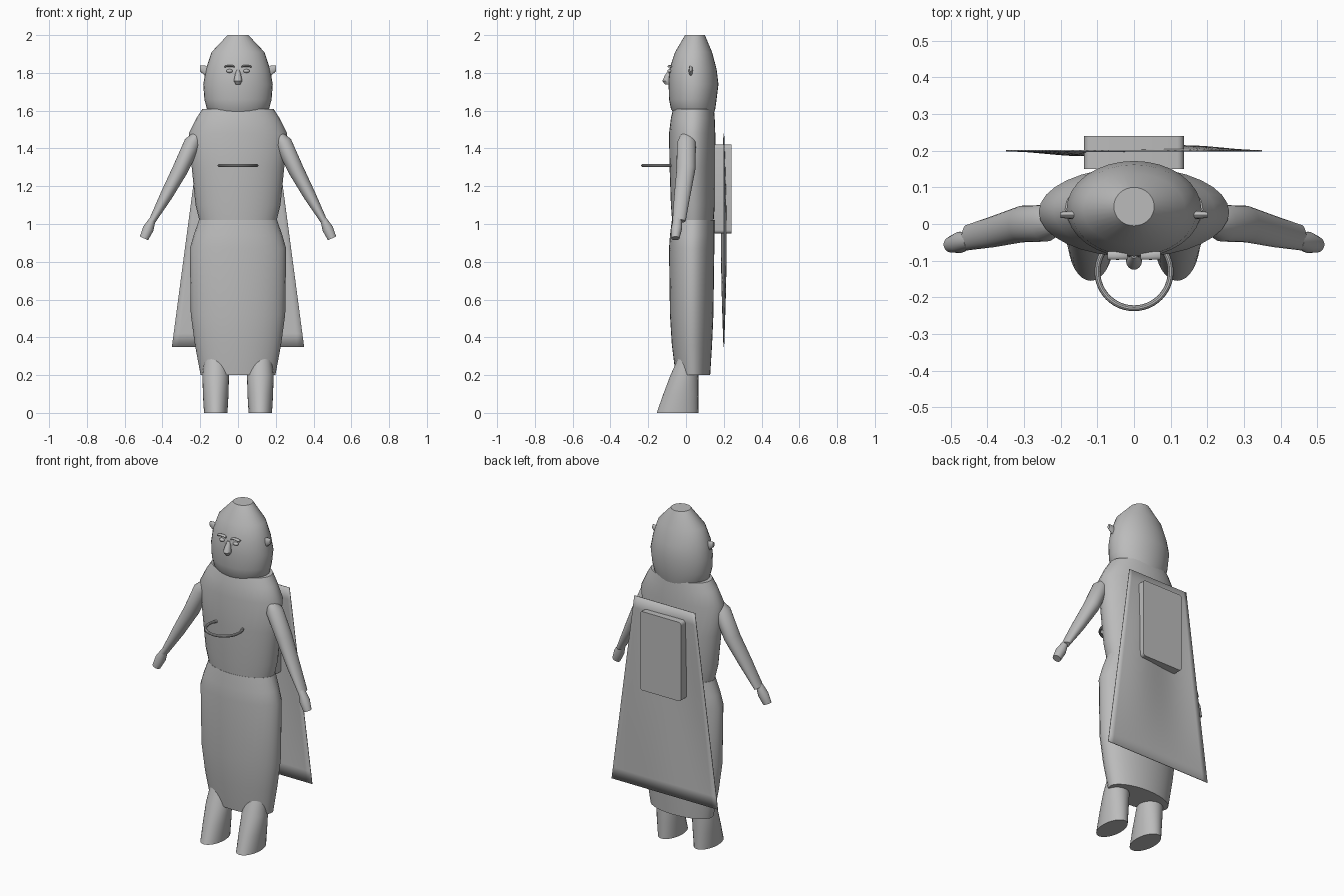
import bpy
import bmesh
import math
from mathutils import Vector

default = bpy.data.objects.get("Cube")
if default:
    bpy.data.objects.remove(default, do_unlink=True)

grey = bpy.data.materials.new("plain_grey")
grey.use_nodes = True
grey.diffuse_color = (0.5, 0.5, 0.5, 1)
grey.node_tree.nodes["Principled BSDF"].inputs["Base Color"].default_value = (0.5, 0.5, 0.5, 1)


def finish(name, bm, angle=40):
    """Turn a bmesh into a smooth-shaded object with sharp edges kept."""
    bmesh.ops.recalc_face_normals(bm, faces=bm.faces)
    mesh = bpy.data.meshes.new(name)
    bm.to_mesh(mesh)
    bm.free()
    mesh.materials.append(grey)
    obj = bpy.data.objects.new(name, mesh)
    bpy.context.collection.objects.link(obj)
    bpy.ops.object.select_all(action="DESELECT")
    obj.select_set(True)
    bpy.context.view_layer.objects.active = obj
    bpy.ops.object.shade_smooth_by_angle(angle=math.radians(angle))
    return obj


def loft(name, rings, segments=32):
    """Skin capped elliptical rings given as (centre, half axis, half axis)."""
    bm = bmesh.new()
    loops = []
    for centre, u, v in rings:
        turn = [2 * math.pi * i / segments for i in range(segments)]
        loops.append([bm.verts.new(Vector(centre) + Vector(u) * math.cos(a)
                                   + Vector(v) * math.sin(a)) for a in turn])
    for low, high in zip(loops, loops[1:]):
        for i in range(segments):
            j = (i + 1) % segments
            bm.faces.new((low[i], low[j], high[j], high[i]))
    bm.faces.new(loops[0])
    bm.faces.new(loops[-1])
    return finish(name, bm)


def upright(name, profile, x=0):
    """Loft from rows of (z, half width, front y, back y)."""
    return loft(name, [((x, (f + b) / 2, z), (w, 0, 0), (0, (b - f) / 2, 0))
                       for z, w, f, b in profile])


def limb(name, side, path):
    """Loft along the x-z plane from rows of (x, y, z, radius, depth)."""
    rings = []
    for i, (x, y, z, r, d) in enumerate(path):
        a, b = path[max(i - 1, 0)], path[min(i + 1, len(path) - 1)]
        along = Vector((b[0] - a[0], 0, b[2] - a[2])).normalized()
        across = Vector((-along.z * side, 0, along.x)) * r
        rings.append(((x * side, y, z), across, (0, d, 0)))
    return loft(name, rings, 24)


def ball(name, centre, radii):
    bm = bmesh.new()
    bmesh.ops.create_uvsphere(bm, u_segments=20, v_segments=12, radius=1)
    bmesh.ops.scale(bm, vec=radii, verts=bm.verts)
    bmesh.ops.translate(bm, vec=centre, verts=bm.verts)
    return finish(name, bm)


# Main body
upright("head", [(1.56, .13, -.05, .14), (1.61, .165, -.08, .155), (1.66, .178, -.09, .162),
                 (1.74, .184, -.092, .172), (1.82, .17, -.088, .162),
                 (1.91, .14, -.058, .138), (2.0, .055, -.005, .1)])
upright("torso", [(1.0, .2, -.072, .145), (1.1, .225, -.08, .152), (1.3, .245, -.087, .155),
                  (1.48, .26, -.09, .155), (1.56, .22, -.08, .152), (1.61, .188, -.068, .148)])
upright("skirt", [(.2, .198, -.055, .128), (.36, .228, -.075, .138), (.52, .25, -.085, .145),
                  (.87, .255, -.09, .15), (.94, .235, -.085, .15), (1.02, .207, -.075, .15)])

# Limbs, ears and paired features
for side, label in ((1, "left"), (-1, "right")):
    upright(label + "_leg", [(0, .062, -.155, .065), (.1, .068, -.12, .065),
                             (.2, .07, -.082, .065), (.34, .055, -.02, .06)], side * .118)
    limb(label + "_arm", side, [(.215, .003, 1.47, .025, .03), (.24, .002, 1.43, .045, .05),
                                (.305, 0, 1.29, .042, .05), (.38, -.02, 1.15, .033, .043),
                                (.455, -.037, 1.015, .018, .035)])
    limb(label + "_hand", side, [(.45, -.045, 1.03, .016, .022), (.475, -.05, .975, .029, .029),
                                 (.498, -.056, .924, .024, .022)])
    loft(label + "_ear", [((side * .14, .025, 1.805), (0, .01, 0), (0, 0, .018)),
                          ((side * .175, .025, 1.812), (0, .011, 0), (0, 0, .027)),
                          ((side * .2, .025, 1.823), (0, .008, 0), (0, 0, .015))], 16)
    ball(label + "_eye", (side * .045, -.086, 1.81), (.017, .012, .01))
    brow = [(.018, 1.832), (.03, 1.837), (.055, 1.837), (.072, 1.832)]
    loft(label + "_brow", [((side * x, -.086, z), (0, .011, 0), (0, 0, .005))
                           for x, z in brow], 10)

# Face
ball("face_patch", (0, -.04, 1.8), (.085, .051, .045))
loft("nose", [((0, -.085, 1.815), (.008, 0, 0), (0, .008, 0)),
              ((0, -.095, 1.785), (.017, 0, 0), (0, .018, 0)),
              ((0, -.1, 1.757), (.022, 0, 0), (0, .025, 0)),
              ((0, -.095, 1.738), (.012, 0, 0), (0, .016, 0))], 16)

# Chest ring
bpy.ops.mesh.primitive_torus_add(location=(0, -.13, 1.31), major_radius=.1, minor_radius=.008,
                                 major_segments=48, minor_segments=10)
ring = bpy.context.object
ring.name = "chest_ring"
ring.data.materials.append(grey)
bpy.ops.object.shade_smooth_by_angle()

# Cape: a thin flared sheet with a gentle wave
bm = bmesh.new()
bmesh.ops.create_grid(bm, x_segments=20, y_segments=16, size=1)
for vert in bm.verts:
    across, down = vert.co.x, (1 - vert.co.y) / 2
    ripple = .013 * math.sin(math.pi * across) * math.sin(math.pi * down)
    vert.co = (across * (.2 + .15 * down), .2 + ripple, 1.48 - 1.13 * down)
cape = finish("cape", bm)
thick = cape.modifiers.new("thickness", "SOLIDIFY")
thick.thickness = .004
thick.offset = 0

# Back pack: box with its corners rounded in outline
bm = bmesh.new()
bmesh.ops.create_cube(bm, size=1)
bmesh.ops.scale(bm, vec=(.272, .09, .47), verts=bm.verts)
bmesh.ops.translate(bm, vec=(0, .195, 1.185), verts=bm.verts)
corners = [e for e in bm.edges if abs(e.verts[0].co.y - e.verts[1].co.y) > .05]
bmesh.ops.bevel(bm, geom=corners, offset=.018, segments=4, profile=.5, affect="EDGES")
finish("back_pack", bm)
